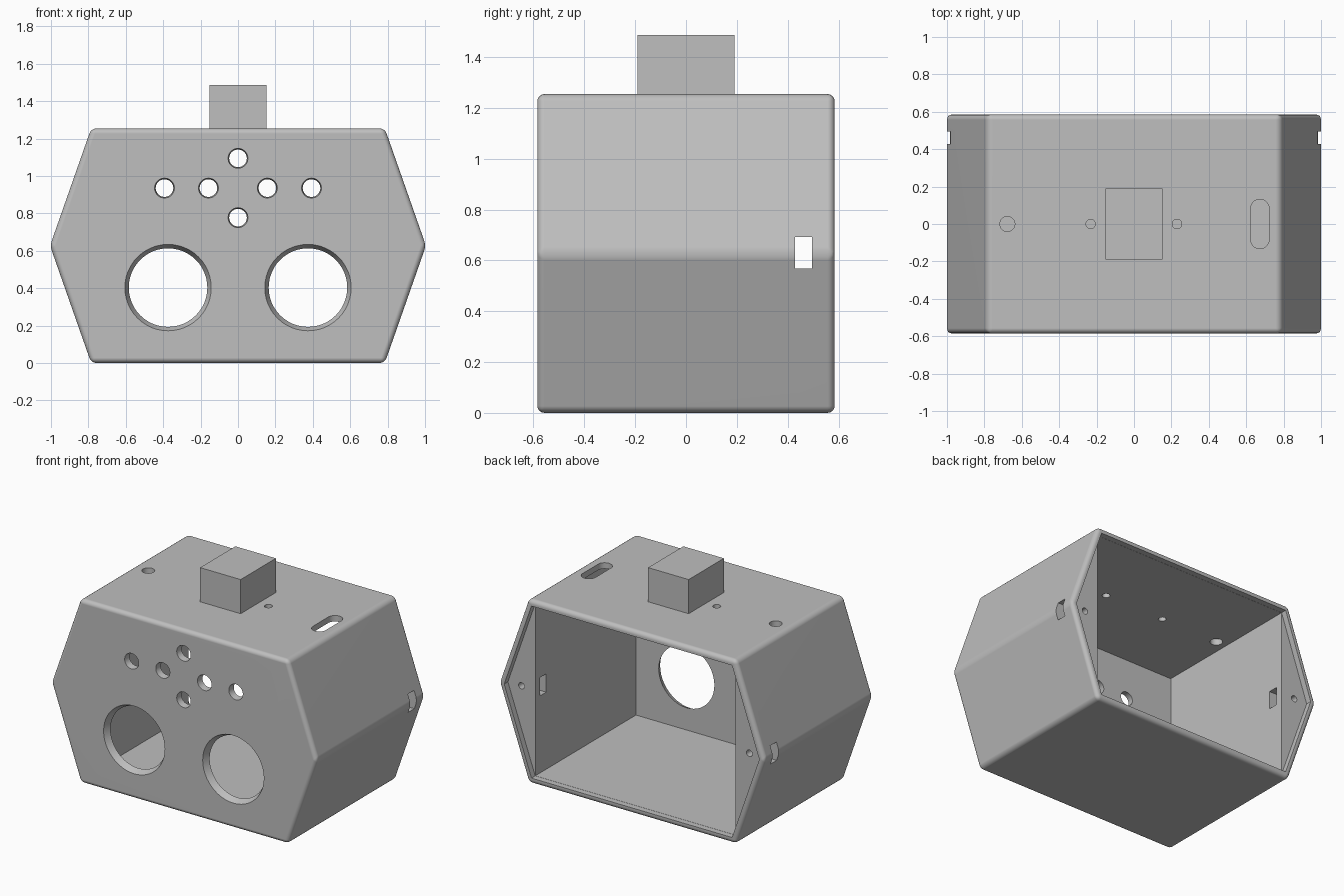
import bpy, bmesh, math
from mathutils import Matrix, Vector

cube = bpy.data.objects.get("Cube")
if cube:
    bpy.data.objects.remove(cube, do_unlink=True)

HEIGHT, DEPTH, WALL = 1.254, 0.585, 0.04
MID = HEIGHT / 2
BACK_LEDGE, FRONT_WALL = 0.545, -0.54

grey = bpy.data.materials.new("plain grey")
grey.use_nodes = True
colour = (0.52, 0.52, 0.52, 1)
grey.diffuse_color = colour
grey.node_tree.nodes["Principled BSDF"].inputs["Base Color"].default_value = colour


def finish(name, bm):
    bmesh.ops.recalc_face_normals(bm, faces=bm.faces[:])
    mesh = bpy.data.meshes.new(name)
    bm.to_mesh(mesh)
    bm.free()
    mesh.materials.append(grey)
    obj = bpy.data.objects.new(name, mesh)
    bpy.context.collection.objects.link(obj)
    return obj


def prism(name, profile, y0, y1):
    """Extrude an (x, z) profile along y."""
    bm = bmesh.new()
    face = bm.faces.new([bm.verts.new((x, y0, z)) for x, z in profile])
    ext = bmesh.ops.extrude_face_region(bm, geom=[face])
    moved = [v for v in ext["geom"] if isinstance(v, bmesh.types.BMVert)]
    bmesh.ops.translate(bm, verts=moved, vec=(0, y1 - y0, 0))
    return finish(name, bm)


def box(name, x, y, z):
    return prism(name, [(x[0], z[0]), (x[1], z[0]), (x[1], z[1]), (x[0], z[1])], *y)


def cone(name, start, end, r1, r2, stretch=0):
    """Round cutter between two points; stretch makes it an oblong along y."""
    a, b = Vector(start), Vector(end)
    bm = bmesh.new()
    turn = (b - a).to_track_quat("Z", "Y").to_matrix().to_4x4()
    bmesh.ops.create_cone(bm, cap_ends=True, segments=48, radius1=r1, radius2=r2,
                          depth=(b - a).length,
                          matrix=Matrix.Translation((a + b) / 2) @ turn)
    if stretch:
        for v in bm.verts:
            v.co.y += math.copysign(stretch, v.co.y + 1e-5)
    return finish(name, bm)


def apply(obj, mod):
    bpy.ops.object.select_all(action="DESELECT")
    bpy.context.view_layer.objects.active = obj
    obj.select_set(True)
    bpy.ops.object.modifier_apply(modifier=mod.name)


def cut(obj, cutter):
    mod = obj.modifiers.new("cut", "BOOLEAN")
    mod.operation, mod.solver, mod.object = "DIFFERENCE", "EXACT", cutter
    apply(obj, mod)
    bpy.data.objects.remove(cutter, do_unlink=True)


def hexagon(inset):
    tip, corner = 1.005, 0.785
    slope = (tip - corner) / MID
    half = MID - inset
    tip -= inset * math.hypot(1, slope)
    corner = tip - slope * half
    return [(-corner, MID - half), (corner, MID - half), (tip, MID),
            (corner, MID + half), (-corner, MID + half), (-tip, MID)]


# Six-sided housing with rounded edges
housing = prism("housing", hexagon(0), -DEPTH, DEPTH)
bevel = housing.modifiers.new("rounding", "BEVEL")
bevel.width, bevel.segments = 0.028, 4
bevel.limit_method, bevel.angle_limit = "ANGLE", math.radians(20)
apply(housing, bevel)

# Recess for the back cover, then the rectangular inside
cut(housing, prism("recess_cutter", hexagon(WALL), BACK_LEDGE, 0.8))
inner_x = hexagon(WALL)[1][0] - 0.001
low = WALL + 0.001
cut(housing, box("cavity_cutter", (-inner_x, inner_x), (FRONT_WALL, 0.7),
                 (low, HEIGHT - low)))


# Tapered holes through the front wall
def front_hole(x, z, outer, inner):
    grow = outer - inner
    thick = FRONT_WALL + DEPTH
    cut(housing, cone("front_hole_cutter", (x, -DEPTH - thick, z),
                      (x, FRONT_WALL + thick, z), outer + grow, inner - grow))


for x in (-0.374, 0.374):
    front_hole(x, 0.403, 0.231, 0.21)
for x, z in ((-0.393, 0.935), (-0.158, 0.935), (0.157, 0.935), (0.393, 0.935),
             (0, 1.094), (0, 0.777)):
    front_hole(x, z, 0.053, 0.047)

# Holes through the roof: one round, two for screws, one oblong
for x, r, stretch in ((-0.677, 0.04, 0), (-0.232, 0.025, 0),
                      (0.23, 0.025, 0), (0.673, 0.049, 0.083)):
    cut(housing, cone("roof_hole_cutter", (x, 0, 1.1), (x, 0, 1.4), r, r, stretch))

# Side slots and blind screw holes at the back
for side in (-1, 1):
    cut(housing, box("slot_cutter", sorted((side * 0.6, side * 1.2)),
                     (0.428, 0.495), (0.567, 0.692)))
    cut(housing, cone("screw_cutter", (side * 0.86, 0.35, MID),
                      (side * 0.86, 0.7, MID), 0.022, 0.022))

# Smooth shading on rounded edges and hole walls, flat panels kept flat
bpy.ops.object.select_all(action="DESELECT")
bpy.context.view_layer.objects.active = housing
housing.select_set(True)
bpy.ops.object.shade_smooth_by_angle(angle=math.radians(30))
weighted = housing.modifiers.new("flat panels", "WEIGHTED_NORMAL")
weighted.keep_sharp = True

# Plain block on the roof
box("top_block", (-0.153, 0.153), (-0.19, 0.19), (HEIGHT - 0.005, 1.487))
